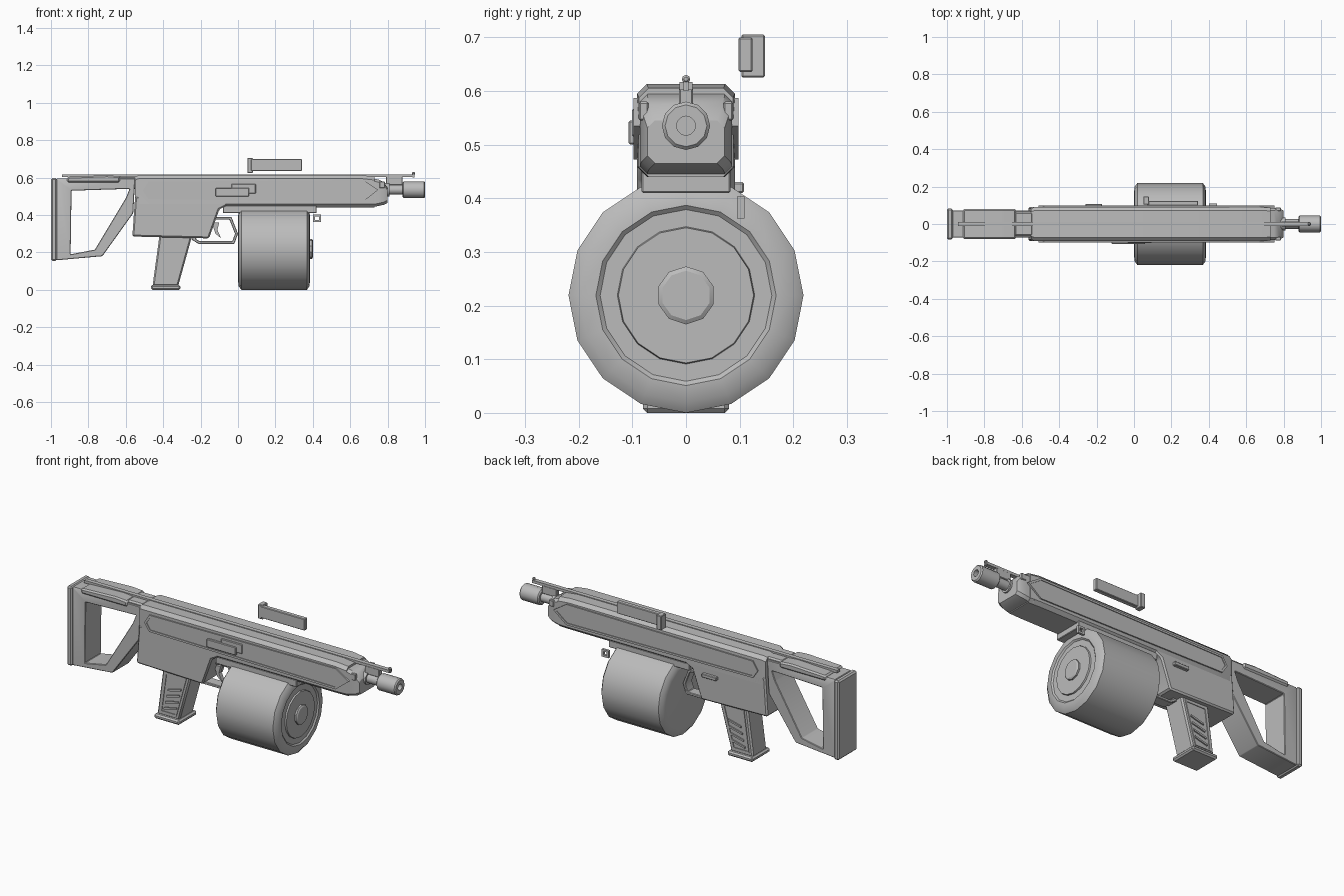
import bpy, bmesh, math
from mathutils import Vector

cube = bpy.data.objects.get("Cube")
if cube:
    bpy.data.objects.remove(cube, do_unlink=True)

GREY = (.5, .5, .5, 1)
metal = bpy.data.materials.new("plain grey")
metal.use_nodes = True
metal.diffuse_color = GREY
metal.node_tree.nodes["Principled BSDF"].inputs["Base Color"].default_value = GREY

# Shared measurements
BODY_HALF = .091
BODY_TOP = .613
BODY_BASE = .44
BORE_HEIGHT = .535
DRUM_RADIUS = .219
SOFT, SHARP = .008, .003
parts = []


def finish(name, bm, bevel=0):
    bmesh.ops.recalc_face_normals(bm, faces=bm.faces[:])
    if bevel:
        bmesh.ops.bevel(bm, geom=bm.edges[:], offset=bevel, offset_type='OFFSET',
                        segments=1, profile=.5, affect='EDGES', clamp_overlap=True)
    mesh = bpy.data.meshes.new(name)
    bm.to_mesh(mesh)
    bm.free()
    mesh.materials.append(metal)
    obj = bpy.data.objects.new(name, mesh)
    bpy.context.collection.objects.link(obj)
    parts.append(obj)


def bridge(bm, first, second):
    for i, vert in enumerate(first):
        bm.faces.new((first[i - 1], vert, second[i], second[i - 1]))


def skin(name, point_rings, bevel=0):
    """Join rings of points into a solid with closed ends."""
    bm = bmesh.new()
    rings = [[bm.verts.new(point) for point in ring] for ring in point_rings]
    for first, second in zip(rings, rings[1:]):
        bridge(bm, first, second)
    bm.faces.new(rings[0])
    bm.faces.new(rings[-1])
    finish(name, bm, bevel)


def rect(left, right, bottom, top):
    return [(left, bottom), (right, bottom), (right, top), (left, top)]


def inset(outline, amount):
    """Shrink a counter-clockwise outline by an even amount."""
    points = [Vector(point) for point in outline]
    result = []
    for i, corner in enumerate(points):
        before = (corner - points[i - 1]).normalized()
        after = (points[(i + 1) % len(points)] - corner).normalized()
        normals = [Vector((-edge.y, edge.x)) for edge in (before, after)]
        result.append(corner + sum(normals, Vector((0, 0))) * amount / (1 + normals[0].dot(normals[1])))
    return result


def prism(name, outline, near, far=None, bevel=0):
    """Side outline in x, z pushed across y; centred when only one depth is given."""
    far = -near if far is None else far
    skin(name, [[(x, y, z) for x, z in outline] for y in (near, far)], bevel)


def frame(name, outer, inner, near, far=None, bevel=0):
    """Closed rim between two matching outlines in x, z."""
    far = -near if far is None else far
    bm = bmesh.new()
    loops = [[bm.verts.new((x, y, z)) for x, z in outline]
             for outline, y in ((outer, near), (outer, far), (inner, far), (inner, near))]
    for i, loop in enumerate(loops):
        bridge(bm, loops[i - 1], loop)
    finish(name, bm, bevel)


def lathe(name, profile, sides, height=BORE_HEIGHT):
    """Turned part along x from (x, radius) pairs."""
    turns = [math.tau * i / sides for i in range(sides)]
    skin(name, [[(x, radius * math.sin(t), height + radius * math.cos(t)) for t in turns]
                for x, radius in profile])


def loft(name, stations, chamfer):
    """Chamfered box sections given as x, half width, bottom, top."""
    rings = []
    for x, half, bottom, top in stations:
        flat, low, high = half - chamfer, bottom + chamfer, top - chamfer
        right_side = [(flat, bottom), (half, low), (half, high), (flat, top)]
        left_side = [(-y, z) for y, z in reversed(right_side)]
        rings.append([(x, y, z) for y, z in right_side + left_side])
    skin(name, rings)


# Receiver and handguard
loft("upper_receiver", [(-.55, BODY_HALF - SOFT, BODY_BASE, BODY_TOP - SOFT),
                        (-.53, BODY_HALF, BODY_BASE, BODY_TOP),
                        (.66, BODY_HALF, BODY_BASE, BODY_TOP),
                        (.73, BODY_HALF - SHARP, BODY_BASE, BODY_TOP - SOFT)], chamfer=.018)
loft("handguard_nose", [(.7, .086, BODY_BASE, .6), (.75, .086, BODY_BASE + SOFT, .59),
                        (.78, .082, .455, .575), (.8, .072, .465, .545)], chamfer=.014)
prism("lower_receiver", [(-.565, .285), (-.155, .275), (-.1, .43), (-.06, .45), (-.06, .5), (-.55, .5)],
      BODY_HALF, bevel=SOFT)
prism("magazine_mount", rect(-.08, .42, .41, .45), BODY_HALF - SOFT, bevel=SHARP)

# Grip and panel outlines
grip = [(-.457, .02), (-.32, .02), (-.245, .29), (-.42, .29)]
panel = [(-.51, .53), (-.48, .485), (.67, .472), (.75, .535), (.67, .587), (-.48, .578)]
prism("grip", grip, .062, bevel=SOFT)
prism("grip_base", rect(-.465, -.308, 0, .026), .08, bevel=SOFT)

# Panels, nose clips and grip ribs on both sides
for side, label in ((-1, "front"), (1, "back")):
    deep = side * (BODY_HALF - SOFT)
    frame(label + "_panel_rim", panel, inset(panel, .011), deep, side * .098)
    prism(label + "_panel", inset(panel, .011), deep, side * (BODY_HALF + SHARP))
    prism(label + "_nose_clip", rect(.755, .785, .545, .58), side * .07, side * .088, SHARP)
    frame(label + "_grip_rim", inset(grip, .02), inset(grip, .028), side * .05, side * .066)
    for i in range(4):
        x, z = -.41 + SOFT * i, .06 + .036 * i
        rib = [(x, z), (x + .08, z + .02), (x + .08, z + .03), (x, z + .01)]
        prism(f"{label}_grip_rib_{i}", rib, side * .05, side * .069)

# Bolt slide, bolt handle and rear button
prism("bolt_slide", rect(-.035, .095, .515, .567), -BODY_HALF, -.101, SHARP)
prism("bolt_handle", rect(-.12, .06, .5, .545), -BODY_HALF, -.107, SHARP)
prism("receiver_button", rect(-.26, -.17, .41, .43), BODY_HALF - SOFT, .108, SHARP)

# Top rail and front sight
prism("top_rail", rect(-.94, .94, .602, .617), .012)
prism("sight_block", rect(.79, .88, .56, .606), .013, bevel=SHARP)
prism("sight_post", rect(.932, .944, .6, .622), .005)
lathe("sight_bead", [(.93, .004), (.934, SOFT), (.942, SOFT), (.946, .004)], 8, height=.622)

# Barrel and hollow muzzle
lathe("barrel", [(.76, .026), (.89, .026)], 12)
lathe("barrel_collar", [(.78, .036), (.81, .036)], 12)
lathe("muzzle", [(.88, .038), (.886, .045), (.994, .045), (1, .039), (1, .018), (.93, .018)], 12)

# Drum magazine with a recessed end disc
lathe("drum", [(0, .17), (.004, .2), (.018, DRUM_RADIUS), (.368, DRUM_RADIUS), (.382, .2),
               (.385, .168), (.378, .16), (.378, .128), (.386, .126)], 16, height=DRUM_RADIUS)
lathe("drum_hub", [(.37, .054), (.395, .054), (.4, .046)], 10, height=DRUM_RADIUS)

# Trigger and guard
guard = [(-.25, .27), (-.21, .245), (-.02, .245), (0, .3), (-.035, .39), (-.13, .39)]
frame("trigger_guard", guard, inset(guard, .015), .03, bevel=SHARP)
prism("trigger", [(-.12, .3), (-.09, .275), (-.11, .32), (-.1, .36), (-.14, .36)], .012)

# Shoulder stock
frame("stock_frame",
      [(-.97, .158), (-.725, .18), (-.56, .41), (-.55, .595), (-.97, .595)],
      [(-.895, .19), (-.765, .215), (-.6, .49), (-.58, .54), (-.89, .53)], .072, bevel=SHARP)
prism("butt_plate", rect(-1, -.968, .155, .597), .083, bevel=SOFT)
prism("cheek_rest", [(-.915, .575), (-.63, .575), (-.63, .607), (-.7, .613), (-.915, .604)],
      .08, bevel=SOFT)
prism("stock_neck", rect(-.64, -.54, .54, .608), .065, bevel=SOFT)

# Detached bar with its head, and small square ring
prism("floating_bar", rect(.07, .342, .635, .7), .098, .124, SHARP)
prism("floating_bar_head", rect(.05, .08, .625, .705), .103, .147, SHARP)
ring = rect(.402, .444, .362, .403)
frame("square_ring", ring, inset(ring, .011), .095, .109)

# Smooth round parts while keeping edges sharp
for obj in bpy.context.selected_objects:
    obj.select_set(False)
for obj in parts:
    obj.select_set(True)
bpy.context.view_layer.objects.active = parts[0]
bpy.ops.object.shade_smooth_by_angle(angle=math.radians(32))
